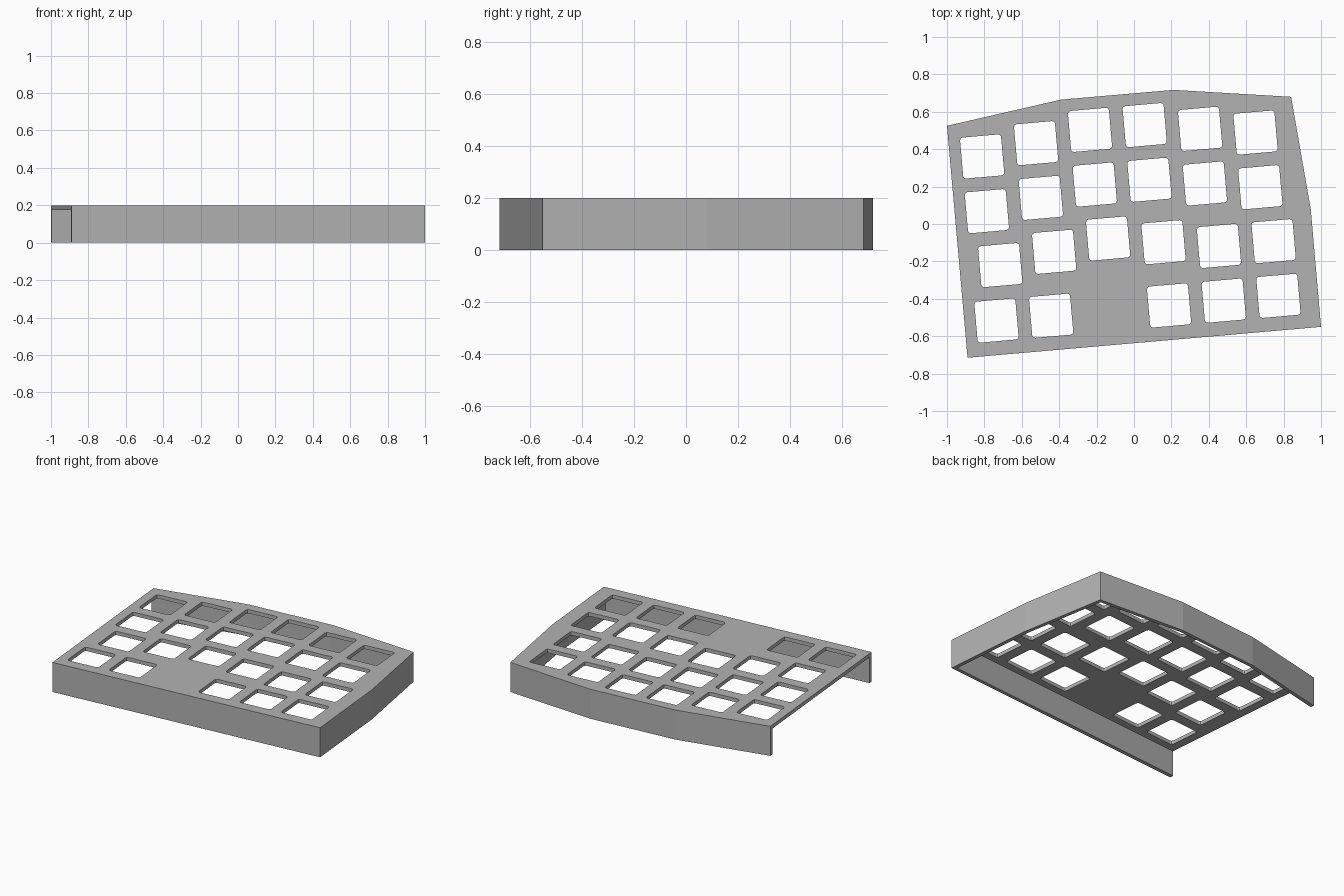
import bpy
import bmesh
from math import radians
from mathutils import Matrix, Vector

if "Cube" in bpy.data.objects:
    bpy.data.objects.remove(bpy.data.objects["Cube"], do_unlink=True)

HEIGHT, PLATE, WALL = 0.2, 0.025, 0.025
PITCH, HOLE, STAGGER = 0.2935, 0.22, 0.0457
TILT = Matrix.Rotation(radians(5), 2)

grey = bpy.data.materials.new("light_grey")
grey.use_nodes = True
colour = (0.45, 0.45, 0.45, 1)
grey.diffuse_color = colour
grey.node_tree.nodes["Principled BSDF"].inputs["Base Color"].default_value = colour


def add_prism(bm, points, bottom, top):
    """Extrude a counter-clockwise outline between two heights."""
    face = bm.faces.new([bm.verts.new((p[0], p[1], bottom)) for p in points])
    new = bmesh.ops.extrude_face_region(bm, geom=[face])["geom"]
    lifted = [v for v in new if isinstance(v, bmesh.types.BMVert)]
    bmesh.ops.translate(bm, verts=lifted, vec=(0, 0, top - bottom))


def make_object(name, bm):
    bmesh.ops.recalc_face_normals(bm, faces=bm.faces)
    mesh = bpy.data.meshes.new(name)
    bm.to_mesh(mesh)
    bm.free()
    mesh.materials.append(grey)
    obj = bpy.data.objects.new(name, mesh)
    bpy.context.collection.objects.link(obj)
    return obj


def inset(points, widths):
    """Move each side of an outline inward by its own width."""
    lines = []
    for i, p in enumerate(points):
        along = (points[(i + 1) % len(points)] - p).normalized()
        lines.append((p + Vector((-along.y, along.x)) * widths[i], along))
    result = []
    for i, (p, d) in enumerate(lines):
        q, e = lines[i - 1]
        result.append(q + e * ((p - q).cross(d) / e.cross(d)))
    return result


def rounded_square(centre, size, radius):
    """Square outline with small two-step corners."""
    h = size / 2
    points = []
    for turn in range(4):
        corner = [(h, h - radius), (h - radius * 0.3, h - radius * 0.3), (h - radius, h)]
        spin = Matrix.Rotation(radians(90 * turn), 2)
        points += [centre + TILT @ (spin @ Vector(c)) for c in corner]
    return points


def cut(target, cutter):
    cutter.hide_render = True
    mod = target.modifiers.new("cut", "BOOLEAN")
    mod.operation = "DIFFERENCE"
    mod.solver = "EXACT"
    mod.object = cutter
    bpy.context.view_layer.update()
    graph = bpy.context.evaluated_depsgraph_get()
    mesh = bpy.data.meshes.new_from_object(target.evaluated_get(graph))
    target.modifiers.clear()
    target.data = mesh
    bpy.data.objects.remove(cutter, do_unlink=True)


# Case body, counter-clockwise from the front left-hand corner
outline = [Vector(p) for p in [
    (-0.89, -0.715), (1, -0.55), (0.945, 0.08), (0.84, 0.68),
    (0.21, 0.717), (-0.39, 0.665), (-1, 0.525)]]
bm = bmesh.new()
add_prism(bm, outline, 0, HEIGHT)
case = make_object("keyboard_case", bm)

# Hollow underside, open through the last side
bm = bmesh.new()
add_prism(bm, inset(outline, [WALL] * 6 + [-0.1]), -0.1, HEIGHT - PLATE)
cut(case, make_object("cavity_cutter", bm))

# Key holes: column staggers for each row, None where there is no key
rows = [
    (0, [0, 1, 2, 2, 1, 0]),
    (0, [0, 1, 2, 2, 1, 0]),
    (1, [0, 1, 2, 1, 0, 0]),
    (0, [0, 0, None, 0, 0, 0]),
]
first = Vector((-0.812, 0.361))
bm = bmesh.new()
for r, (shift, staggers) in enumerate(rows):
    for c, lift in enumerate(staggers):
        if lift is None:
            continue
        # The last row is spread apart beyond its gap
        across = shift + (1 if r == 3 and c > 2 else 0)
        local = Vector((c * PITCH + across * STAGGER, lift * STAGGER - r * PITCH))
        add_prism(bm, rounded_square(first + TILT @ local, HOLE, 0.014), 0.1, 0.3)
cut(case, make_object("key_hole_cutter", bm))
